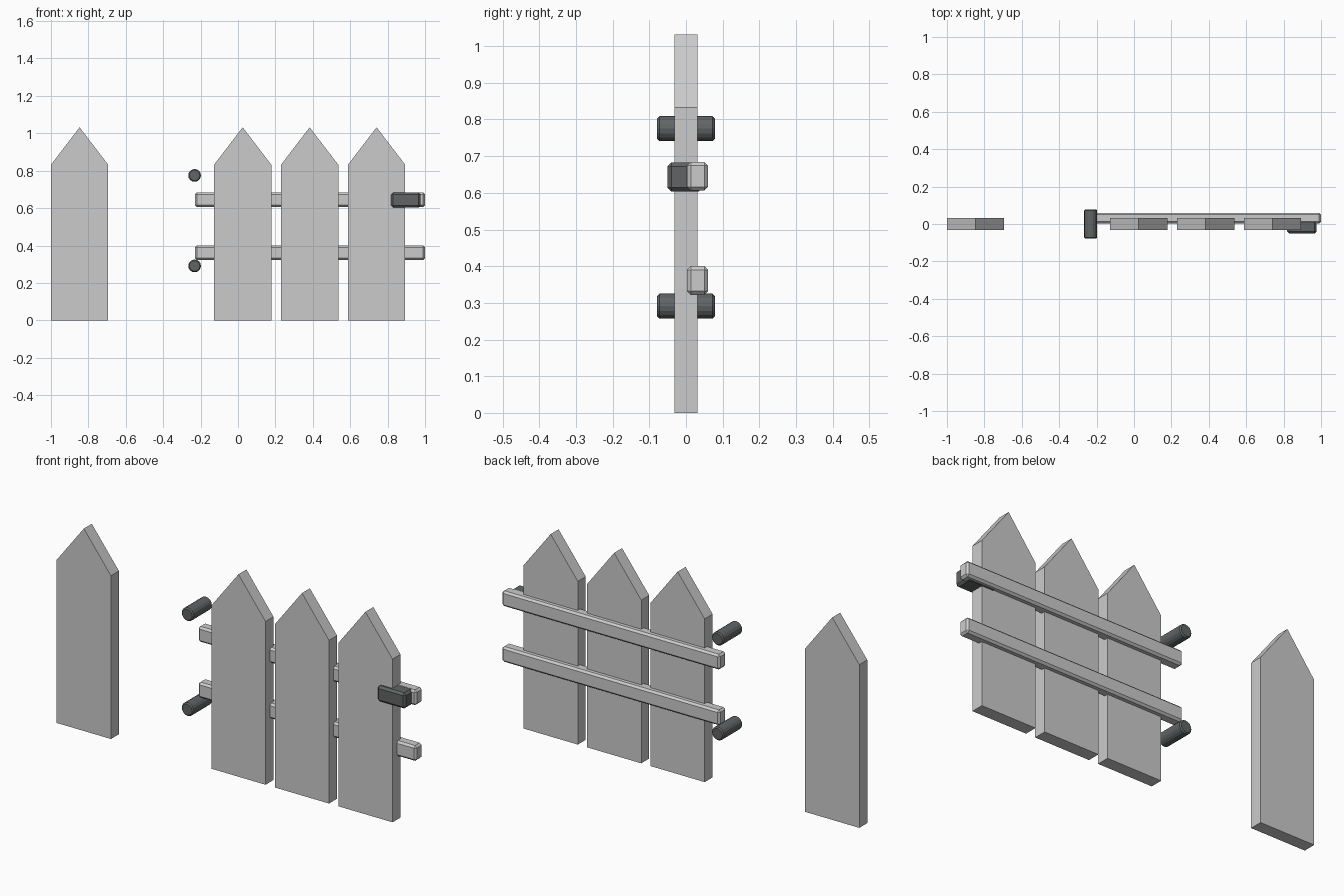
import bpy
import bmesh
import math
from mathutils import Matrix

if "Cube" in bpy.data.objects:
    bpy.data.objects.remove(bpy.data.objects["Cube"])

iron = bpy.data.materials.new("dark_iron")
iron.diffuse_color = (0.12, 0.13, 0.13, 1)
iron.use_nodes = True
iron.node_tree.nodes["Principled BSDF"].inputs["Base Color"].default_value = iron.diffuse_color


def finish(name, bm, bevel=0.0, mat=None):
    bmesh.ops.recalc_face_normals(bm, faces=bm.faces)
    mesh = bpy.data.meshes.new(name)
    bm.to_mesh(mesh)
    bm.free()
    obj = bpy.data.objects.new(name, mesh)
    bpy.context.collection.objects.link(obj)
    if bevel:
        mod = obj.modifiers.new("bevel", 'BEVEL')
        mod.width = bevel
        mod.segments = 1
        mod.limit_method = 'ANGLE'
        mod.angle_limit = math.radians(40)
    if mat:
        mesh.materials.append(mat)
    return obj


def box(name, lo, hi, bevel, mat=None):
    bm = bmesh.new()
    bmesh.ops.create_cube(bm, size=1)
    for v in bm.verts:
        v.co = [(a + b) / 2 + c * (b - a) for a, b, c in zip(lo, hi, v.co)]
    return finish(name, bm, bevel, mat)


def picket(name, x, half=0.153, depth=0.032):
    profile = [(-half, 0), (half, 0), (half, 0.832), (0, 1.032), (-half, 0.832)]
    bm = bmesh.new()
    face = bm.faces.new([bm.verts.new((x + px, -depth, pz)) for px, pz in profile])
    ext = bmesh.ops.extrude_face_region(bm, geom=[face], use_keep_orig=True)
    verts = [g for g in ext["geom"] if isinstance(g, bmesh.types.BMVert)]
    bmesh.ops.translate(bm, verts=verts, vec=(0, 2 * depth, 0))
    return finish(name, bm)


# Pointed boards: fixed post board and three gate boards
picket("post_board", -0.847)
for i, x in enumerate((0.025, 0.383, 0.741)):
    picket(f"gate_board_{i + 1}", x)

# Horizontal rails behind the gate boards
for name, z in (("lower_rail", 0.361), ("upper_rail", 0.645)):
    box(name, (-0.23, 0.003, z - 0.039), (1.0, 0.06, z + 0.039), 0.01)

# Latch block on the free end of the gate
box("latch", (0.818, -0.051, 0.603), (0.977, 0.045, 0.683), 0.011, iron)

# Hinge pins
for name, z in (("lower_hinge", 0.291), ("upper_hinge", 0.775)):
    bm = bmesh.new()
    bmesh.ops.create_cone(bm, cap_ends=True, segments=16, radius1=0.034, radius2=0.034,
                          depth=0.157,
                          matrix=Matrix.Translation((-0.232, 0, z)) @ Matrix.Rotation(math.pi / 2, 4, 'X'))
    finish(name, bm, 0.006, iron)
